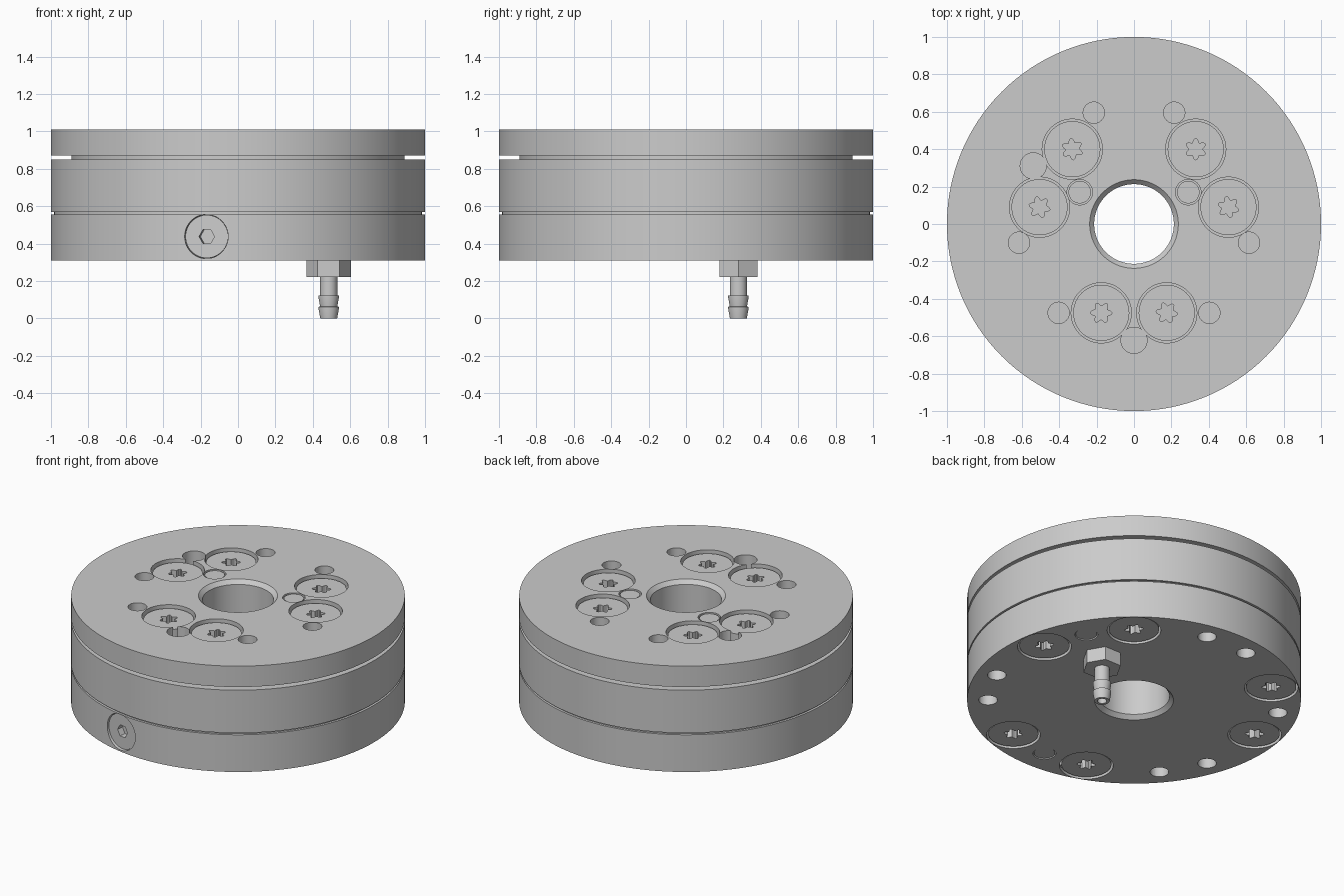
import bpy, bmesh, math
from mathutils import Vector, Matrix

if "Cube" in bpy.data.objects:
    bpy.data.objects.remove(bpy.data.objects["Cube"])

SEG = 128


def finish(name, bm):
    bmesh.ops.recalc_face_normals(bm, faces=bm.faces)
    me = bpy.data.meshes.new(name)
    bm.to_mesh(me)
    bm.free()
    ob = bpy.data.objects.new(name, me)
    bpy.context.collection.objects.link(ob)
    return ob


def smooth(ob):
    ob.data.shade_smooth()
    ob.data.set_sharp_from_angle(angle=math.radians(30))
    return ob


def lathe(name, profile, seg=SEG):
    # closed (radius, z) outline turned about z
    bm = bmesh.new()
    rings = []
    for i in range(seg):
        a = 2 * math.pi * i / seg
        rings.append([bm.verts.new((r * math.cos(a), r * math.sin(a), z)) for r, z in profile])
    n = len(profile)
    for i in range(seg):
        p, q = rings[i], rings[(i + 1) % seg]
        for j in range(n):
            k = (j + 1) % n
            bm.faces.new((p[j], q[j], q[k], p[k]))
    return finish(name, bm)


def prism(bm, outline, z0, z1, matrix=Matrix()):
    lo = [bm.verts.new(matrix @ Vector((x, y, z0))) for x, y in outline]
    hi = [bm.verts.new(matrix @ Vector((x, y, z1))) for x, y in outline]
    bm.faces.new(lo[::-1])
    bm.faces.new(hi)
    for i in range(len(lo)):
        j = (i + 1) % len(lo)
        bm.faces.new((lo[i], lo[j], hi[j], hi[i]))


def ring(r, n, wave=0.0):
    # polygon outline; wave makes a six-lobed star
    pts = []
    for i in range(n):
        a = 2 * math.pi * i / n
        q = r + wave * math.cos(6 * a)
        pts.append((q * math.cos(a), q * math.sin(a)))
    return pts


def prisms(name, places, outline, z0, z1):
    bm = bmesh.new()
    for x, y in places:
        prism(bm, outline, z0, z1, Matrix.Translation((x, y, 0)))
    return finish(name, bm)


def cut(ob, cutters):
    for c in cutters:
        c.hide_render = True
        m = ob.modifiers.new("cut", 'BOOLEAN')
        m.operation, m.solver, m.object = 'DIFFERENCE', 'EXACT', c
    dg = bpy.context.evaluated_depsgraph_get()
    me = bpy.data.meshes.new_from_object(ob.evaluated_get(dg))
    ob.modifiers.clear()
    ob.data = me
    for c in cutters:
        bpy.data.objects.remove(c)
    return smooth(ob)


def polar(r, angles):
    return [(r * math.cos(math.radians(a)), r * math.sin(math.radians(a))) for a in angles]


def mirror(points):
    return [(s * x, y) for x, y in points for s in (1, -1)]


TOP_SCREWS = mirror([(0.33, 0.4), (0.505, 0.09), (0.175, -0.475)])
TOP_HOLES = mirror([(0.215, 0.595), (0.615, -0.1), (0.403, -0.475)])
TOP_DOWELS = polar(0.622, (150, 270))
TOP_PINS = mirror([(0.29, 0.17)])
LOW_SCREWS = polar(0.835, (10, 50, 130, 170, 250, 290))
LOW_HOLES = polar(0.875, (80, 100, 200, 220, 320, 340))
LOW_PINS = polar(0.835, (30, 270))

# upper plate with screw, threaded and dowel holes
upper = lathe("upper_plate", [(0.213, 0.872), (1, 0.872), (1, 1.01), (0.237, 1.01), (0.213, 0.985)])
cut(upper, [
    prisms("screw_cut", TOP_SCREWS, ring(0.161, 48), 0.89, 1.1),
    prisms("hole_cut", TOP_HOLES, ring(0.057, 32), 0.89, 1.1),
    prisms("dowel_cut", TOP_DOWELS, ring(0.07, 32), 0.895, 1.1),
    prisms("pin_cut", TOP_PINS, ring(0.068, 32), 0.9, 1.1)])

# middle body with the stepped neck above and the shallow seam below
smooth(lathe("middle_body", [(0.213, 0.556), (0.985, 0.556), (0.985, 0.568), (1, 0.568),
                             (1, 0.851), (0.89, 0.851), (0.89, 0.872), (0.213, 0.872)]))

# lower plate, with a radial port on the side
lower = lathe("lower_plate", [(0.237, 0.31), (1, 0.31), (1, 0.556), (0.213, 0.556), (0.213, 0.335)])
port_dir = Vector((math.cos(math.radians(-99.8)), math.sin(math.radians(-99.8)), 0))
port = Matrix.Translation((0, 0, 0.438)) @ port_dir.to_track_quat('Z', 'Y').to_matrix().to_4x4()
bm = bmesh.new()
prism(bm, ring(0.118, 48), 0.93, 1.1, port)
port_cut = finish("port_cut", bm)
cut(lower, [
    prisms("screw_cut", LOW_SCREWS, ring(0.161, 48), 0.2, 0.42),
    prisms("hole_cut", LOW_HOLES + polar(0.875, (150,)), ring(0.056, 32), 0.2, 0.5),
    prisms("pin_cut", LOW_PINS, ring(0.069, 32), 0.2, 0.4),
    port_cut])

# port plug with hex socket
bm = bmesh.new()
prism(bm, ring(0.115, 48), 0.92, 0.982)
plug = finish("port_plug", bm)
bm = bmesh.new()
prism(bm, ring(0.042, 6), 0.94, 1.1)
cut(plug, [finish("socket_cut", bm)])
plug.matrix_world = port

# six-lobe screw heads, sharing one mesh
bm = bmesh.new()
prism(bm, ring(0.15, 48), -0.1, 0)
bmesh.ops.bevel(bm, geom=[e for e in bm.edges if all(v.co.z > -0.001 for v in e.verts)],
                offset=0.008, segments=2, affect='EDGES')
head = finish("upper_screw", bm)
bm = bmesh.new()
prism(bm, ring(0.046, 48, 0.011), -0.06, 0.1)
cut(head, [finish("socket_cut", bm)])
for i, (x, y) in enumerate(TOP_SCREWS + LOW_SCREWS):
    top = i < len(TOP_SCREWS)
    ob = head if i == 0 else bpy.data.objects.new("upper_screw" if top else "lower_screw", head.data)
    if i:
        bpy.context.collection.objects.link(ob)
    ob.location = (x, y, 0.99 if top else 0.318)
    ob.rotation_euler = (0 if top else math.pi, 0, math.pi / 6 + 0.1 * i)

# locating pins
smooth(prisms("upper_pins", TOP_PINS, ring(0.06, 32), 0.895, 1.005))
smooth(prisms("lower_pins", LOW_PINS, ring(0.064, 32), 0.314, 0.41))

# hose fitting: hex nut and barbed stem
nut = prisms("fitting_nut", [(0, 0)], ring(0.118, 6), 0.222, 0.312)
stem = smooth(lathe("fitting_barb", [(0.028, 0), (0.045, 0), (0.055, 0.055), (0.055, 0.062), (0.046, 0.064),
                                     (0.055, 0.115), (0.055, 0.122), (0.046, 0.124), (0.046, 0.23),
                                     (0.028, 0.23)], 32))
for ob in (nut, stem):
    ob.location = (0.485, 0.28, 0)
